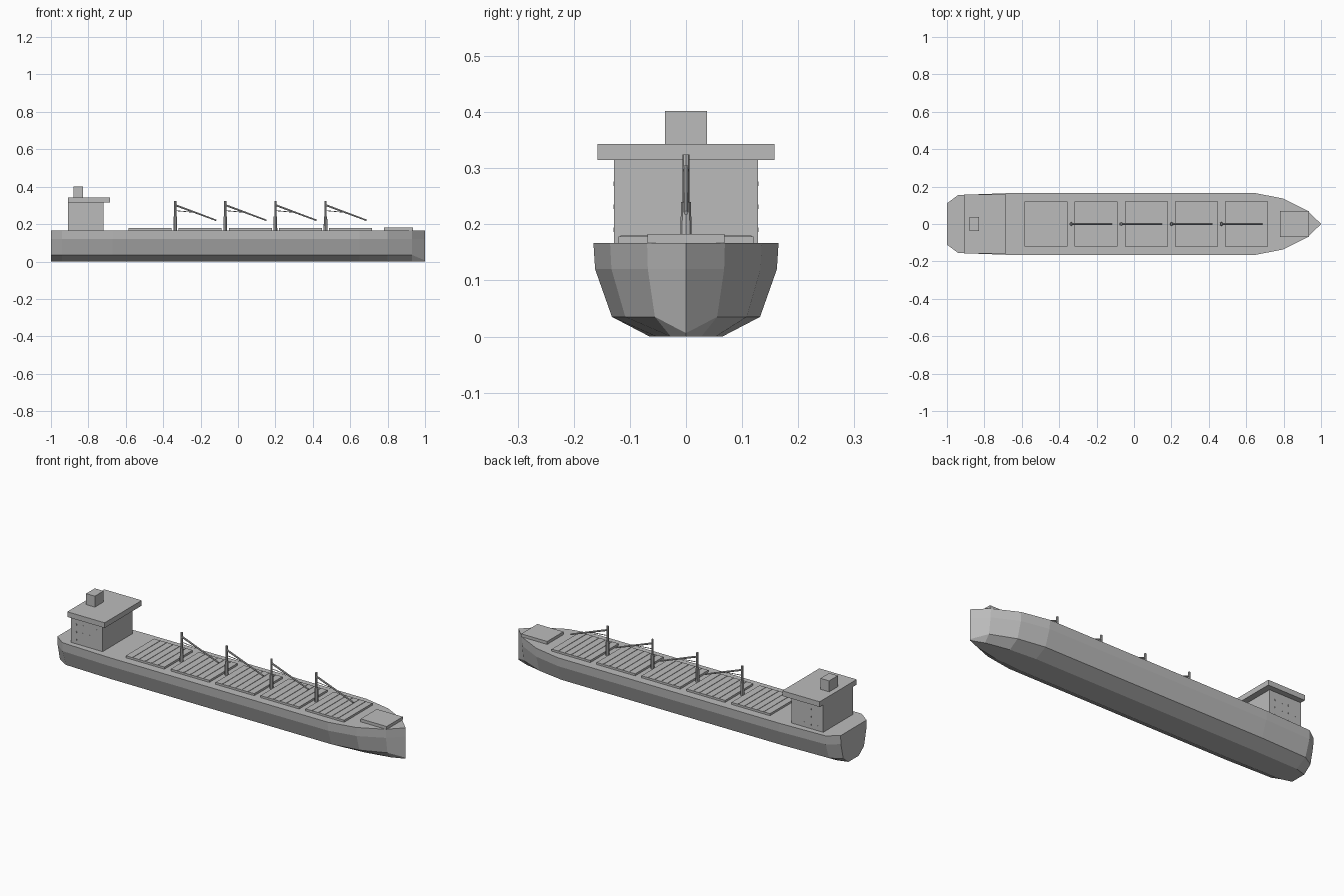
import bpy, bmesh, math
from mathutils import Vector

cube = bpy.data.objects.get("Cube")
if cube:
    bpy.data.objects.remove(cube, do_unlink=True)

grey = bpy.data.materials.new("ship grey")
grey.use_nodes = True
colour = (0.5, 0.5, 0.5, 1)
grey.diffuse_color = colour
grey.node_tree.nodes["Principled BSDF"].inputs["Base Color"].default_value = colour


def finish(name, bm):
    bmesh.ops.recalc_face_normals(bm, faces=bm.faces)
    mesh = bpy.data.meshes.new(name)
    bm.to_mesh(mesh)
    bm.free()
    mesh.materials.append(grey)
    obj = bpy.data.objects.new(name, mesh)
    bpy.context.collection.objects.link(obj)
    return obj


def box(name, x0, x1, half_y, z0, z1, y=0):
    bm = bmesh.new()
    bmesh.ops.create_cube(bm, size=1)
    bmesh.ops.scale(bm, verts=bm.verts, vec=(x1 - x0, 2 * half_y, z1 - z0))
    bmesh.ops.translate(bm, verts=bm.verts, vec=((x0 + x1) / 2, y, (z0 + z1) / 2))
    return finish(name, bm)


def rod(name, start, end, r0, r1, sides=8):
    a, b = Vector(start), Vector(end)
    bm = bmesh.new()
    bmesh.ops.create_cone(bm, cap_ends=True, segments=sides, radius1=r0, radius2=r1,
                          depth=(b - a).length)
    turn = (b - a).to_track_quat('Z', 'Y').to_matrix()
    bmesh.ops.rotate(bm, verts=bm.verts, matrix=turn)
    bmesh.ops.translate(bm, verts=bm.verts, vec=(a + b) / 2)
    return finish(name, bm)


DECK = 0.167

# Hull: one chined cross-section, scaled at each station along the length
section = [(0.065, 0), (0.132, 0.035), (0.162, 0.12), (0.165, DECK)]
stations = [(-1, 0.67), (-0.94, 0.94), (-0.67, 1), (0.65, 1),
            (0.8, 0.82), (0.93, 0.42), (1, 0)]
bm = bmesh.new()
rings = []
for x, s in stations:
    half = [(y * s, z) for y, z in section]
    if s == 0:
        half[1] = (0, 0.006)
    ring = half + [(-y, z) for y, z in reversed(half)]
    rings.append([bm.verts.new((x, y, z)) for y, z in ring])
for a, b in zip(rings, rings[1:]):
    for i in range(len(a)):
        j = (i + 1) % len(a)
        bm.faces.new((a[i], a[j], b[j], b[i]))
bm.faces.new(rings[0])
bmesh.ops.remove_doubles(bm, verts=bm.verts, dist=0.0005)
finish("hull", bm)

# Superstructure at the stern
box("deckhouse", -0.908, -0.718, 0.128, DECK, 0.316)
box("bridge_deck", -0.908, -0.685, 0.158, 0.315, 0.343)
box("funnel", -0.88, -0.828, 0.037, 0.343, 0.402)

# Small portholes on both sides of the deckhouse
for side in (-1, 1):
    for z in (0.19, 0.231, 0.272):
        for i in range(4):
            x = -0.875 + i * 0.041
            box("porthole", x - 0.003, x + 0.003, 0.001, z - 0.004, z + 0.004, side * 0.128)

# Cargo hatches with ribbed covers
for i in range(5):
    x = -0.585 + i * 0.268
    box("hatch", x, x + 0.23, 0.12, DECK, 0.178)
    for k in range(5):
        rib = x + 0.23 * (k + 1) / 6
        box("hatch_rib", rib - 0.002, rib + 0.002, 0.117, 0.177, 0.18)

# Cargo cranes between the hatches
for i in range(4):
    x = -0.336 + i * 0.268
    rod("mast_base", (x, 0, DECK), (x, 0, 0.24), 0.01, 0.009)
    rod("mast", (x, 0, 0.24), (x, 0, 0.324), 0.006, 0.006)
    rod("boom", (x, 0, 0.302), (x + 0.22, 0, 0.22), 0.005, 0.004)
    rod("stay", (x, 0, 0.272), (x + 0.11, 0, 0.262), 0.002, 0.002, 6)

# Raised platform at the bow
box("forecastle", 0.78, 0.935, 0.069, DECK, 0.183)
